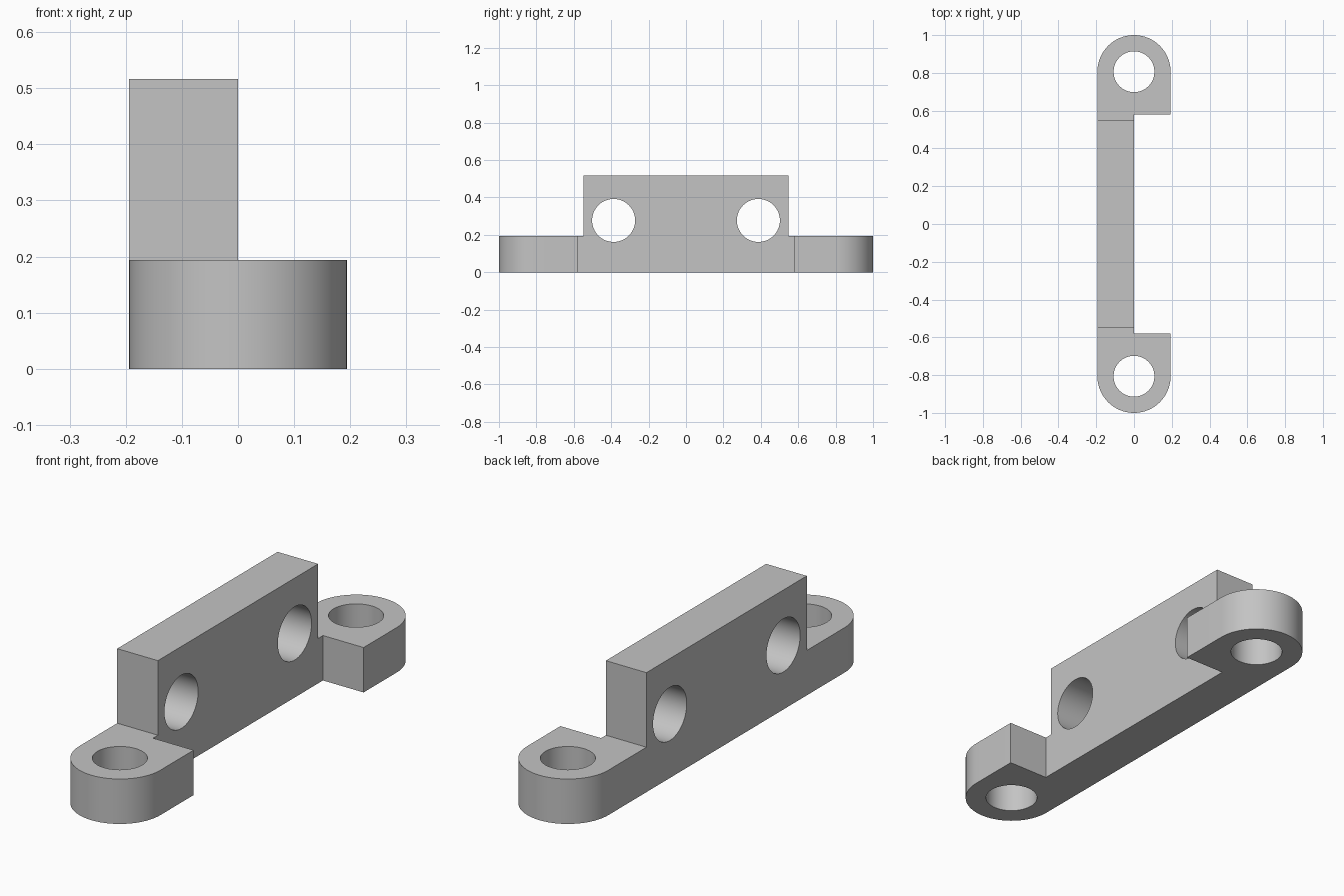
import bpy
import bmesh
from math import sin, cos, pi, radians
from mathutils import Matrix

cube = bpy.data.objects.get("Cube")
if cube:
    bpy.data.objects.remove(cube, do_unlink=True)

HALF_WIDTH = 0.194     # foot radius, also the plate thickness
FOOT_Y = 0.806         # centre of the rounded feet
NOTCH_Y = 0.58         # inner edge of each foot
WALL_Y = 0.547
WALL_TOP = 0.516
SEGMENTS = 64

grey = bpy.data.materials.new("light_grey")
grey.use_nodes = True
grey.diffuse_color = (0.55, 0.55, 0.55, 1)
grey.node_tree.nodes["Principled BSDF"].inputs["Base Color"].default_value = (0.55, 0.55, 0.55, 1)


def add_object(name, bm):
    bmesh.ops.recalc_face_normals(bm, faces=bm.faces)
    mesh = bpy.data.meshes.new(name)
    bm.to_mesh(mesh)
    bm.free()
    mesh.materials.append(grey)
    obj = bpy.data.objects.new(name, mesh)
    bpy.context.collection.objects.link(obj)
    return obj


def prism(name, outline, z0, z1):
    bm = bmesh.new()
    face = bm.faces.new([bm.verts.new((x, y, z0)) for x, y in outline])
    top = bmesh.ops.extrude_face_region(bm, geom=[face])["geom"]
    verts = [v for v in top if isinstance(v, bmesh.types.BMVert)]
    bmesh.ops.translate(bm, verts=verts, vec=(0, 0, z1 - z0))
    return add_object(name, bm)


def cylinder(name, radius, location, axis):
    turn = Matrix.Rotation(pi / 2, 4, "Y") if axis == "X" else Matrix()
    bm = bmesh.new()
    bmesh.ops.create_cone(bm, cap_ends=True, segments=SEGMENTS, radius1=radius,
                          radius2=radius, depth=1,
                          matrix=Matrix.Translation(location) @ turn)
    obj = add_object(name, bm)
    obj.hide_render = True
    return obj


def combine(target, other, operation):
    bpy.context.view_layer.objects.active = target
    mod = target.modifiers.new(operation, "BOOLEAN")
    mod.operation = operation
    mod.solver = "EXACT"
    mod.object = other
    bpy.ops.object.modifier_apply(modifier=mod.name)
    bpy.data.objects.remove(other, do_unlink=True)


# Base plate: a narrow bar with a rounded foot at each end
half = [(0, NOTCH_Y), (HALF_WIDTH, NOTCH_Y)]
for i in range(SEGMENTS // 2 + 1):
    a = 2 * pi * i / SEGMENTS
    half.append((HALF_WIDTH * cos(a), FOOT_Y + HALF_WIDTH * sin(a)))
outline = half + [(x, -y) for x, y in reversed(half)]
bracket = prism("mounting_bracket", outline, 0, HALF_WIDTH)

# Upright wall along the back of the plate
wall = prism("upright_wall", [(-HALF_WIDTH, -WALL_Y), (0, -WALL_Y),
                              (0, WALL_Y), (-HALF_WIDTH, WALL_Y)], 0, WALL_TOP)
combine(bracket, wall, "UNION")

# Bolt holes through the feet and the wall
for side in (-1, 1):
    combine(bracket, cylinder("foot_hole", 0.108, (0, side * FOOT_Y, 0.1), "Z"), "DIFFERENCE")
    combine(bracket, cylinder("wall_hole", 0.115, (-0.1, side * 0.387, 0.277), "X"), "DIFFERENCE")

# Smooth the round surfaces, keep the edges sharp
bpy.ops.object.select_all(action="DESELECT")
bracket.select_set(True)
bpy.context.view_layer.objects.active = bracket
bpy.ops.object.shade_smooth_by_angle(angle=radians(30))
